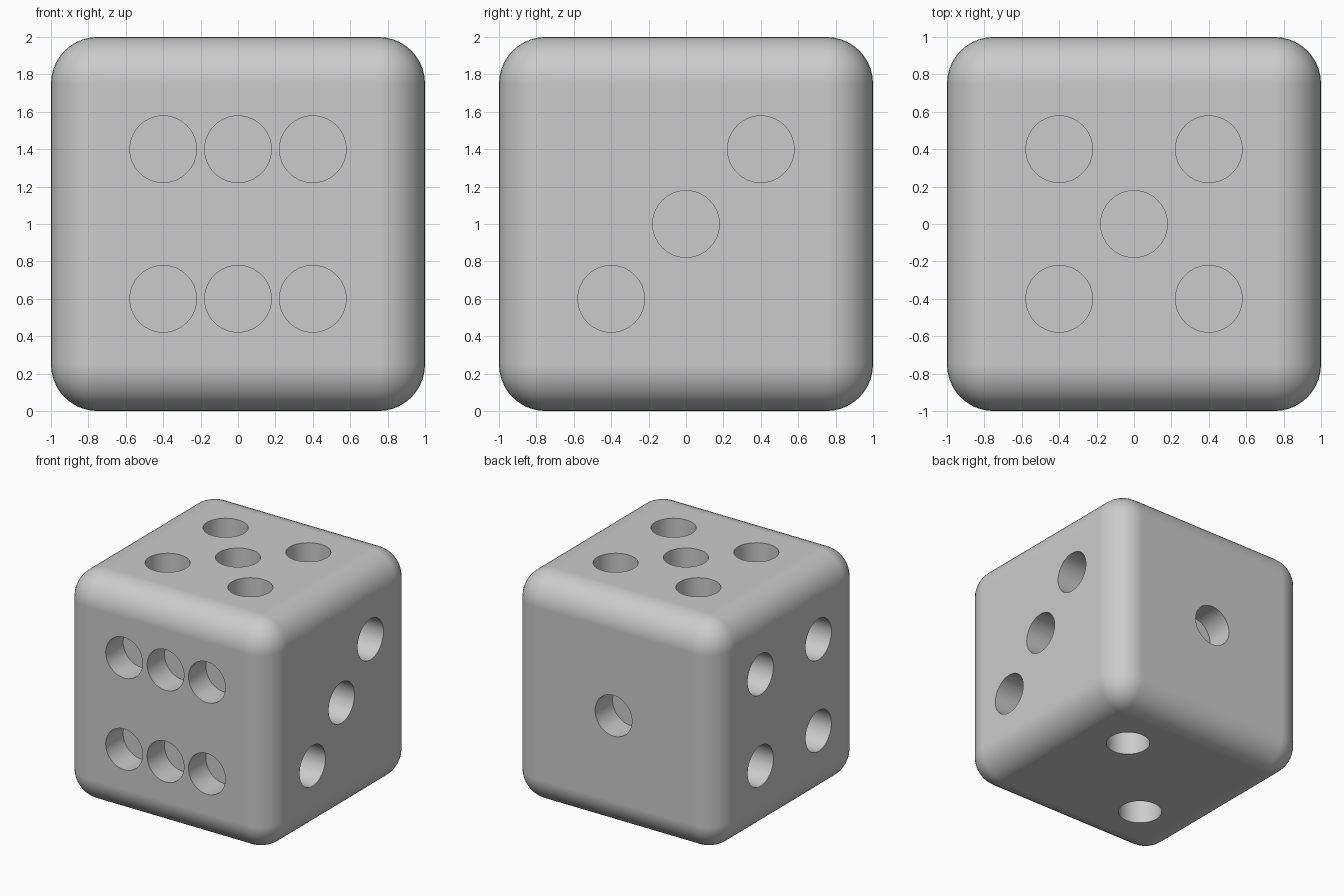
import bpy, bmesh, math
from mathutils import Vector, Matrix

HALF, ROUND, PIP, DEPTH, STEP = 1.0, 0.25, 0.178, 0.24, 0.4

if "Cube" in bpy.data.objects:
    bpy.data.objects.remove(bpy.data.objects["Cube"], do_unlink=True)

grey = bpy.data.materials.new("plain grey")
grey.use_nodes = True
colour = (0.6, 0.6, 0.6, 1)
grey.diffuse_color = colour
grey.node_tree.nodes["Principled BSDF"].inputs["Base Color"].default_value = colour


def make_object(name, bm):
    mesh = bpy.data.meshes.new(name)
    bm.to_mesh(mesh)
    bm.free()
    mesh.materials.append(grey)
    obj = bpy.data.objects.new(name, mesh)
    bpy.context.collection.objects.link(obj)
    return obj


# Rounded cube
bm = bmesh.new()
bmesh.ops.create_cube(bm, size=2 * HALF)
bmesh.ops.bevel(bm, geom=bm.edges[:], offset=ROUND, segments=10,
                profile=0.5, affect='EDGES', clamp_overlap=True)
bmesh.ops.translate(bm, verts=bm.verts, vec=(0, 0, HALF))
die = make_object("die_body", bm)

# Pip layouts: face normal, then the two in-plane axes and the pip cells
X, Y, Z = Vector((1, 0, 0)), Vector((0, 1, 0)), Vector((0, 0, 1))
corners = [(a, b) for a in (-1, 1) for b in (-1, 1)]
diagonal = [(-1, -1), (1, 1)]
faces = [
    (-Y, X, Z, corners + [(0, -1), (0, 1)]),
    (Y, X, Z, [(0, 0)]),
    (X, Y, Z, diagonal + [(0, 0)]),
    (-X, Y, Z, corners),
    (Z, X, Y, corners + [(0, 0)]),
    (-Z, X, Y, diagonal),
]

# All round pip cutters in one helper mesh
bm = bmesh.new()
for normal, u, v, cells in faces:
    turn = normal.to_track_quat('Z', 'Y').to_matrix().to_4x4()
    for a, b in cells:
        place = Z * HALF + normal * HALF + (u * a + v * b) * STEP
        bmesh.ops.create_cone(bm, cap_ends=True, segments=64, radius1=PIP,
                              radius2=PIP, depth=2 * DEPTH,
                              matrix=Matrix.Translation(place) @ turn)
cutter = make_object("pip_cutter", bm)
cutter.hide_render = True

# Cut the pips and keep the result as a plain mesh
cut = die.modifiers.new("pips", 'BOOLEAN')
cut.operation = 'DIFFERENCE'
cut.solver = 'EXACT'
cut.object = cutter
bpy.context.view_layer.update()
done = bpy.data.meshes.new_from_object(
    die.evaluated_get(bpy.context.evaluated_depsgraph_get()))
die.modifiers.clear()
die.data = done
bpy.data.objects.remove(cutter, do_unlink=True)

# Smooth rounding with crisp pip rims and flat sides
bpy.ops.object.select_all(action='DESELECT')
die.select_set(True)
bpy.context.view_layer.objects.active = die
bpy.ops.object.shade_smooth_by_angle(angle=math.radians(30))
weighted = die.modifiers.new("flat sides", 'WEIGHTED_NORMAL')
weighted.keep_sharp = True
weighted.weight = 100
